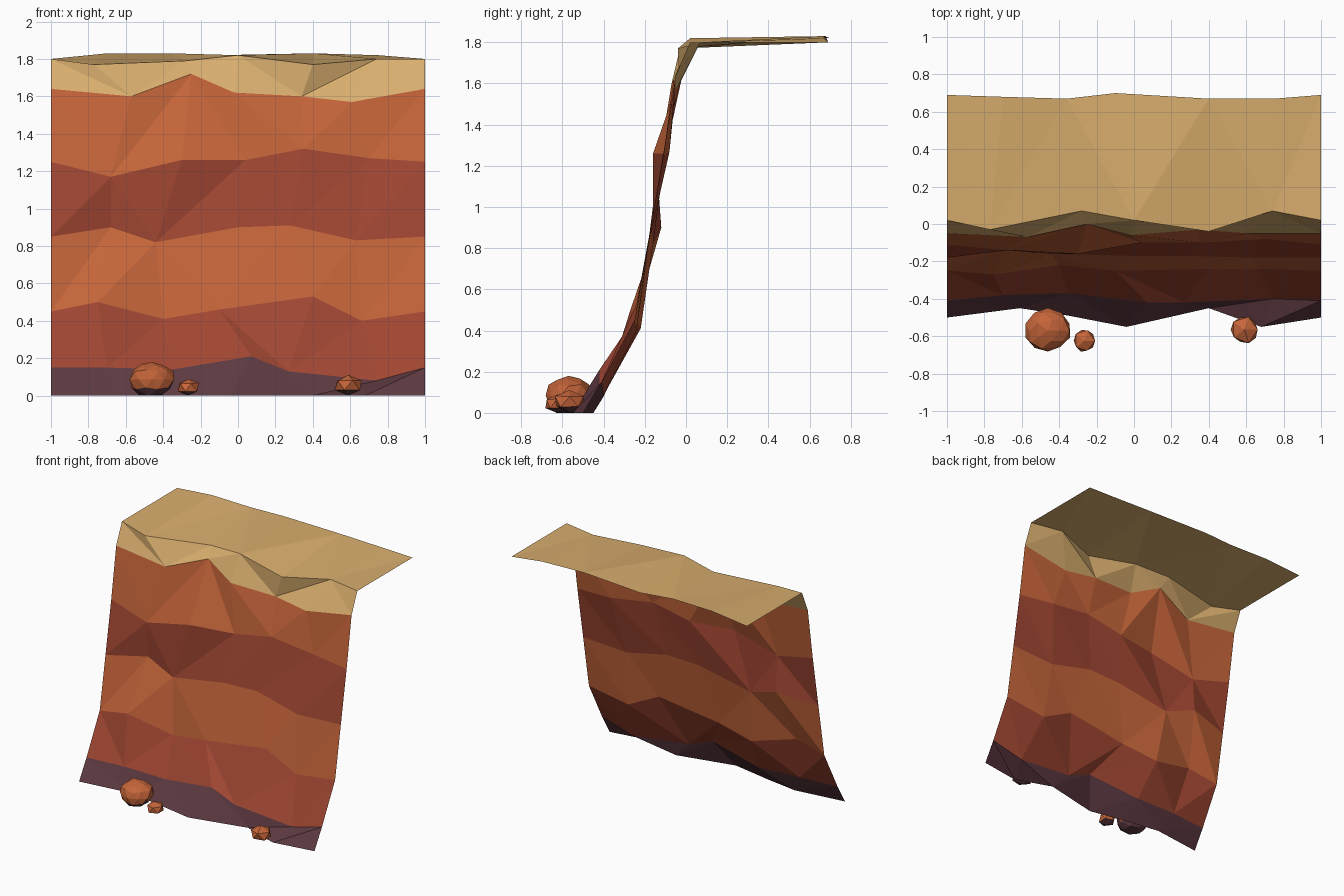
import bpy
import bmesh
import random
from mathutils import Vector

cube = bpy.data.objects.get("Cube")
if cube:
    bpy.data.objects.remove(cube, do_unlink=True)


def material(name, hex_colour):
    """Flat material from an sRGB hex colour."""
    channels = [c / 255 for c in bytes.fromhex(hex_colour)]
    linear = [((c + 0.055) / 1.055) ** 2.4 for c in channels] + [1]
    mat = bpy.data.materials.new(name)
    mat.use_nodes = True
    mat.diffuse_color = linear
    shader = mat.node_tree.nodes["Principled BSDF"]
    shader.inputs["Base Color"].default_value = linear
    shader.inputs["Roughness"].default_value = 1
    return mat


sand = material("pale sand", "d9ae6e")
orange = material("orange rock", "c6653a")
red = material("red rock", "a04632")
purple = material("purple base rock", "5e3a42")


def finish(name, bm, *mats):
    mesh = bpy.data.meshes.new(name)
    bm.to_mesh(mesh)
    bm.free()
    for mat in mats:
        mesh.materials.append(mat)
    obj = bpy.data.objects.new(name, mesh)
    bpy.context.collection.objects.link(obj)
    return obj


def edge_line(y, z, *inner):
    """Jagged line across the cliff; both ends share one depth and height so it tiles."""
    return [Vector((-1, y, z)), *map(Vector, inner), Vector((1, y, z))]


def stratum(name, lower, upper, slants, mat):
    """Triangulated strip between two lines; each slant picks the diagonal of one cell."""
    bm = bmesh.new()
    low = [bm.verts.new(p) for p in lower]
    up = [bm.verts.new(p) for p in upper]
    for i, slant in enumerate(slants):
        a, b, c, d = low[i], low[i + 1], up[i + 1], up[i]
        if slant == "/":
            triangles = (a, b, c), (a, c, d)
        else:
            triangles = (a, b, d), (b, c, d)
        for triangle in triangles:
            bm.faces.new(triangle)
    return finish(name, bm, mat)


# Lines where the rock layers meet, from the foot to the back of the plateau
foot = edge_line(-.5, 0, (-.61, -.45, 0), (-.35, -.49, 0), (-.04, -.55, 0),
                 (.4, -.45, 0), (.68, -.55, 0))
base_top = edge_line(-.41, .15, (-.7, -.38, .15), (-.35, -.37, .14), (.07, -.42, .21),
                     (.27, -.42, .13), (.74, -.4, .08))
lower_red_top = edge_line(-.25, .45, (-.75, -.27, .5), (-.4, -.22, .41), (-.1, -.25, .46),
                          (.4, -.24, .53), (.66, -.24, .4))
lower_orange_top = edge_line(-.18, .85, (-.68, -.12, .9), (-.44, -.16, .82), (0, -.17, .9),
                             (.28, -.17, .91), (.63, -.18, .83))
upper_red_top = edge_line(-.11, 1.25, (-.68, -.14, 1.17), (-.3, -.16, 1.26), (.04, -.1, 1.26),
                          (.35, -.1, 1.32), (.7, -.08, 1.27))
upper_orange_top = edge_line(-.05, 1.64, (-.57, -.07, 1.6), (-.25, 0, 1.72), (-.02, -.06, 1.62),
                             (.34, -.03, 1.6), (.61, -.05, 1.57))
rim = edge_line(.02, 1.8, (-.77, -.03, 1.77), (-.28, .07, 1.79), (0, .02, 1.82),
                (.4, -.04, 1.77), (.74, .07, 1.8))
plateau_back = edge_line(.69, 1.8, (-.7, .68, 1.83), (-.36, .67, 1.83), (-.1, .7, 1.82),
                         (.4, .67, 1.83), (.75, .67, 1.82))

# Cliff layers
stratum("base_layer", foot, base_top, "\\/\\\\//", purple)
stratum("lower_red_layer", base_top, lower_red_top, "\\/\\\\//", red)
stratum("lower_orange_layer", lower_red_top, lower_orange_top, "//\\///", orange)
stratum("upper_red_layer", lower_orange_top, upper_red_top, "/\\////", red)
stratum("upper_orange_layer", upper_red_top, upper_orange_top, "\\/\\\\//", orange)
stratum("sand_cap_front", upper_orange_top, rim, "\\//\\/\\", sand)
stratum("plateau_top", rim, plateau_back, "\\/\\/\\/", sand)


def boulder(name, location, size, detail, roughness, seed):
    """Faceted rock with a flattened, purple underside."""
    rng = random.Random(seed)
    bm = bmesh.new()
    bmesh.ops.create_icosphere(bm, subdivisions=detail, radius=1)
    for v in bm.verts:
        v.co *= 1 + rng.uniform(-roughness, roughness)
        v.co = Vector(location) + v.co * Vector(size)
        v.co.z = max(v.co.z, 0)
    bm.normal_update()
    for face in bm.faces:
        if face.normal.z < -.5:
            face.material_index = 1
    return finish(name, bm, orange, purple)


# Fallen boulders at the foot
boulder("large_boulder", (-.46, -.57, .085), Vector((.12, .115, .095)), 2, .07, 3)
boulder("small_boulder", (-.265, -.625, .045), Vector((.06, .065, .047)), 1, .08, 5)
boulder("left_boulder", (.59, -.565, .055), Vector((.08, .08, .056)), 1, .06, 8)
